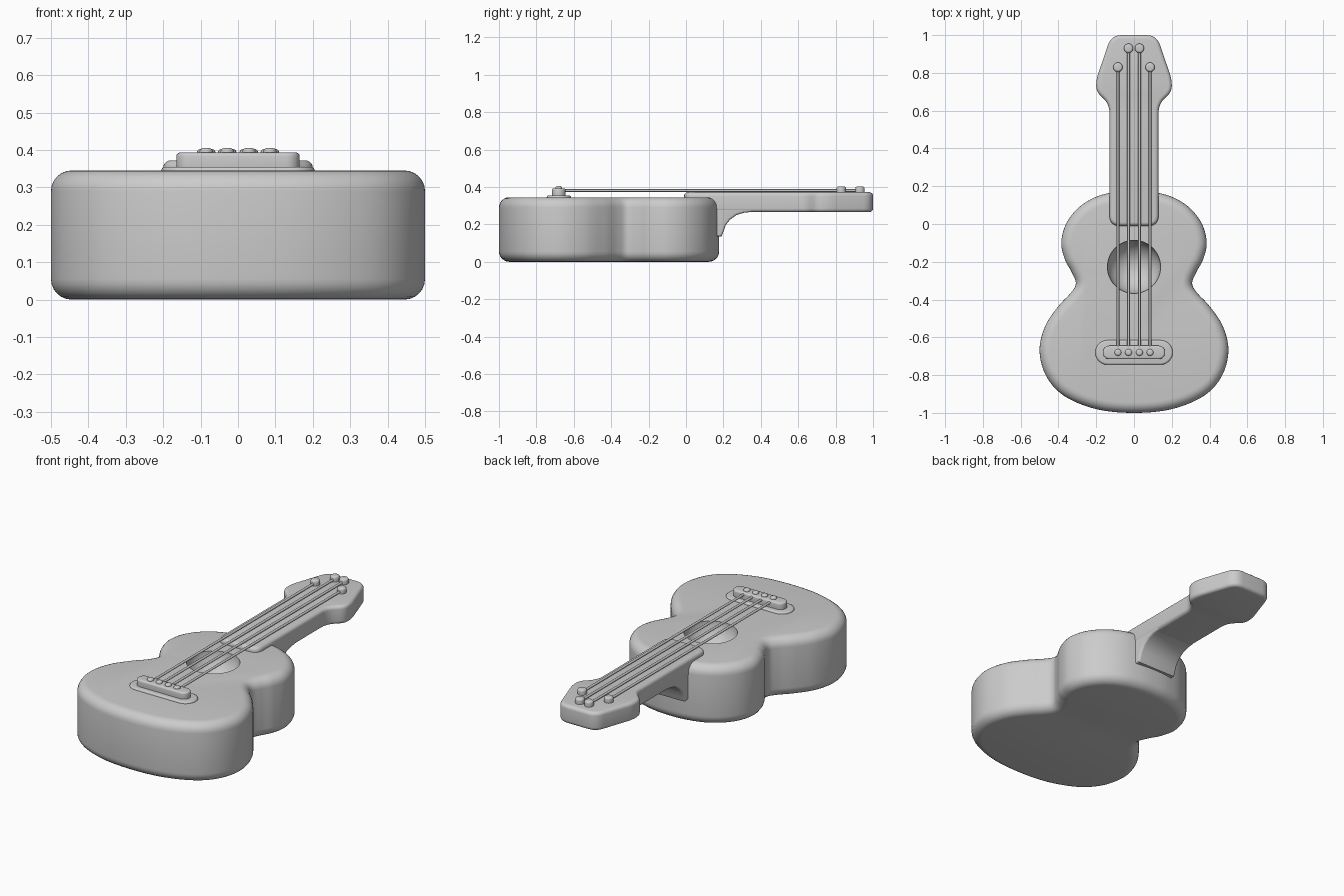
import bpy, bmesh, math
from mathutils import Vector, Matrix

if "Cube" in bpy.data.objects:
    bpy.data.objects.remove(bpy.data.objects["Cube"])


def mirror(half):
    """Close a right-hand half outline, listed from low y to high y."""
    return half + [(-x, y) for x, y in reversed(half) if x > 1e-6]


def smooth_loop(pts, n=8):
    """Closed Catmull-Rom curve through the points."""
    p, out = [Vector(q) for q in pts], []
    for i in range(len(p)):
        a, b, c, d = (p[(i + k) % len(p)] for k in (-1, 0, 1, 2))
        for s in range(n):
            t = s / n
            out.append(0.5 * (2 * b + (c - a) * t + (2 * a - 5 * b + 4 * c - d) * t * t
                              + (3 * b - a - 3 * c + d) * t ** 3))
    return out


def round_poly(pts, radius, n=6):
    """Polygon with rounded corners."""
    p, out = [Vector(q) for q in pts], []
    for i, b in enumerate(p):
        a, c = p[i - 1], p[(i + 1) % len(p)]
        r = min(radius, (a - b).length * 0.48, (c - b).length * 0.48)
        s, e = b + (a - b).normalized() * r, b + (c - b).normalized() * r
        for k in range(n + 1):
            t = k / n
            out.append((1 - t) ** 2 * s + 2 * t * (1 - t) * b + t * t * e)
    return out


def capsule(w, h, cy, n=12):
    """Flat pill outline, half sizes w and h."""
    out = []
    for side in (1, -1):
        for k in range(n + 1):
            a = -math.pi / 2 + math.pi * k / n
            out.append(Vector((side * (w - h + h * math.cos(a)), cy + side * h * math.sin(a))))
    return out


def circle(cx, cy, r, n=20):
    return [Vector((cx + r * math.cos(2 * math.pi * k / n),
                    cy + r * math.sin(2 * math.pi * k / n))) for k in range(n)]


def slab(name, outline, z0, z1, r, seg=5, matrix=None):
    """Extrude a counter-clockwise outline with rounded top and bottom rims."""
    pts = [Vector(p) for p in outline]
    miters = []
    for i, p in enumerate(pts):
        d1 = (p - pts[i - 1]).normalized()
        d2 = (pts[(i + 1) % len(pts)] - p).normalized()
        n1, n2 = Vector((d1.y, -d1.x)), Vector((d2.y, -d2.x))
        m = (n1 + n2).normalized()
        miters.append(m / max(m.dot(n1), 0.4))
    arc = [k * math.pi / 2 / seg for k in range(seg + 1)]
    levels = [(r * (1 - math.sin(a)), z0 + r * (1 - math.cos(a))) for a in arc]
    levels += [(r * (1 - math.sin(a)), z1 - r * (1 - math.cos(a))) for a in reversed(arc)]
    bm = bmesh.new()
    rings = [[bm.verts.new((*(p - m * off), z)) for p, m in zip(pts, miters)]
             for off, z in levels]
    for lo, hi in zip(rings, rings[1:]):
        for i in range(len(pts)):
            j = (i + 1) % len(pts)
            bm.faces.new((lo[i], lo[j], hi[j], hi[i]))
    bm.faces.new(rings[0][::-1])
    bm.faces.new(rings[-1])
    if matrix:
        bm.transform(matrix)
    bmesh.ops.recalc_face_normals(bm, faces=bm.faces)
    mesh = bpy.data.meshes.new(name)
    bm.to_mesh(mesh)
    bm.free()
    ob = bpy.data.objects.new(name, mesh)
    bpy.context.collection.objects.link(ob)
    return ob


# Body
body_half = [(0, -1), (0.2, -0.98), (0.37, -0.91), (0.465, -0.805), (0.5, -0.67),
             (0.47, -0.54), (0.4, -0.435), (0.335, -0.365), (0.308, -0.315),
             (0.33, -0.255), (0.365, -0.19), (0.385, -0.1), (0.36, 0.0),
             (0.295, 0.085), (0.205, 0.142), (0.1, 0.17), (0, 0.177)]
body = slab("body", smooth_loop(mirror(body_half)), 0, 0.345, 0.055, 6)

# Bowl-shaped sound hole
bpy.ops.mesh.primitive_uv_sphere_add(segments=48, ring_count=25, radius=0.141,
                                     location=(0, -0.227, 0.345))
cutter = bpy.context.object
cutter.name = "sound_hole_cutter"
cutter.hide_render = True
cut = body.modifiers.new("sound_hole", 'BOOLEAN')
cut.operation, cut.object = 'DIFFERENCE', cutter
bpy.context.view_layer.objects.active = body
bpy.ops.object.modifier_apply(modifier=cut.name)
bpy.data.objects.remove(cutter)

# Neck and head
neck_half = [(0.13, -0.01), (0.13, 0.635), (0.2, 0.7), (0.2, 0.765), (0.12, 1.0)]
slab("neck_and_head", round_poly(mirror(neck_half), 0.055), 0.265, 0.372, 0.02)

# Heel under the neck: side profile in (y, z), extruded across x
heel = [(0.1, 0.135), (0.19, 0.135), (0.2, 0.16), (0.212, 0.195), (0.235, 0.225),
        (0.27, 0.25), (0.31, 0.262), (0.36, 0.268), (0.36, 0.31), (0.1, 0.31)]
slab("heel", heel, -0.128, 0.128, 0.012, 4,
     Matrix(((0, 0, 1, 0), (1, 0, 0, 0), (0, 1, 0, 0), (0, 0, 0, 1))))

# Bridge
slab("bridge_plate", capsule(0.205, 0.065, -0.68), 0.33, 0.355, 0.01, 4)
slab("bridge", capsule(0.165, 0.036, -0.68), 0.34, 0.393, 0.01, 4)

# Strings with bridge pins and tuning pegs
for i, (x, peg_y) in enumerate([(-0.085, 0.83), (-0.029, 0.93), (0.029, 0.93), (0.085, 0.83)]):
    slab(f"bridge_pin_{i + 1}", circle(x, -0.68, 0.018), 0.37, 0.405, 0.01, 4)
    slab(f"tuning_peg_{i + 1}", circle(x, peg_y, 0.025), 0.355, 0.403, 0.011, 4)
    bpy.ops.mesh.primitive_cylinder_add(vertices=12, radius=0.007, depth=peg_y + 0.67,
                                        location=(x, (peg_y - 0.67) / 2, 0.381),
                                        rotation=(math.pi / 2, 0, 0))
    bpy.context.object.name = f"string_{i + 1}"

# Smooth shading
for ob in bpy.context.scene.objects:
    ob.select_set(True)
bpy.context.view_layer.objects.active = body
bpy.ops.object.shade_smooth_by_angle(angle=math.radians(35))
